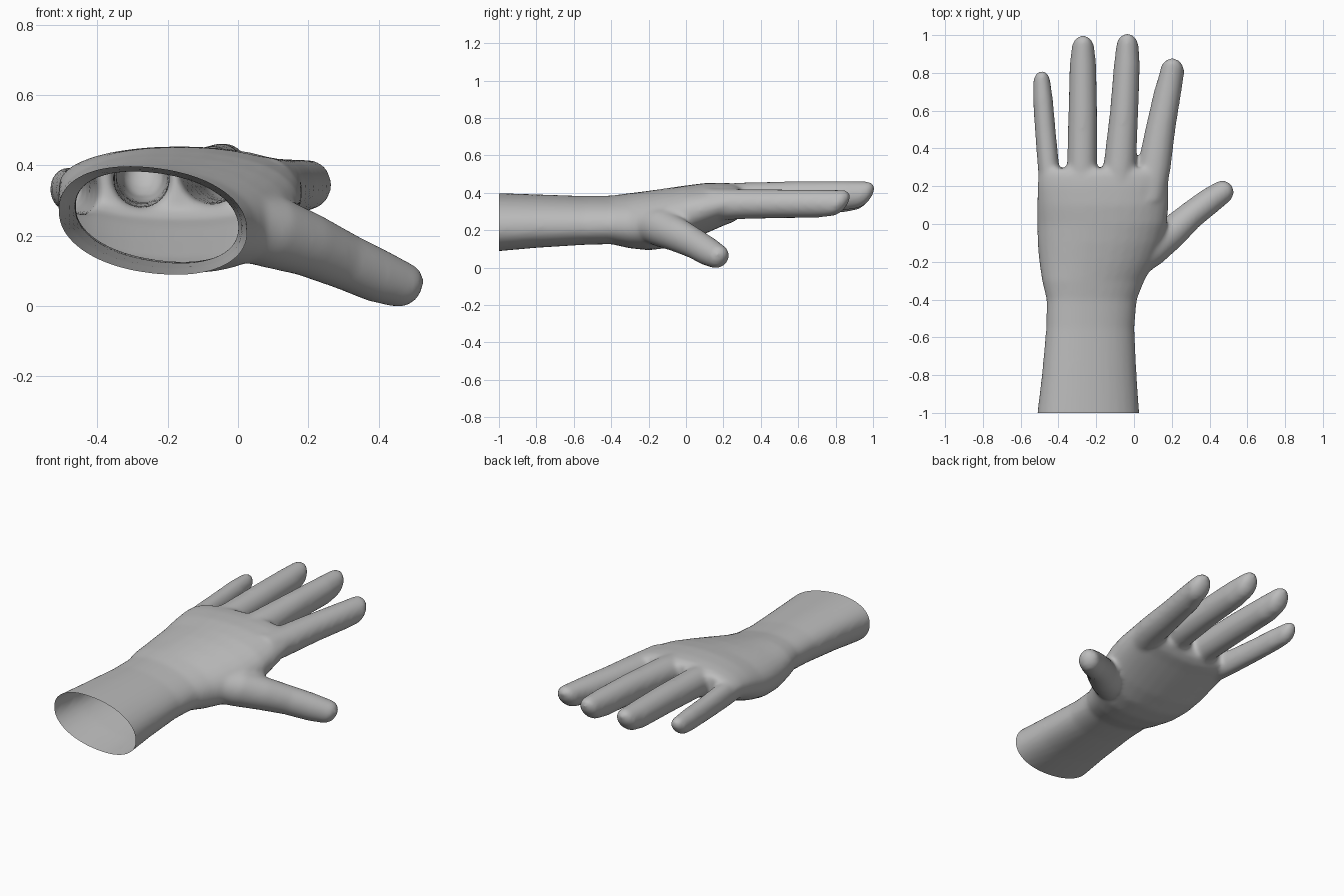
import bpy, bmesh, math
from mathutils import Vector

SIDES = 32
bm = bmesh.new()


def loft(sections, direction=(0, 1, 0), tip=0.0, slope=0.0, power=1.0):
    """Closed tube through (x, y, z, half_width, half_height, tilt) sections,
    with an optional rounded tip that leans back underneath."""
    d = Vector(direction).normalized()
    side = d.cross(Vector((0, 0, 1))).normalized()
    up = side.cross(d)
    rings = [(Vector(s[:3]), s[3], s[4], s[5] if len(s) > 5 else 0, 0) for s in sections]
    if tip:
        c, w, h = rings[-1][:3]
        rings[-1] = (c, w, h, 0, slope)
        for i in range(1, 7):
            a = math.radians(14 * i)
            k = math.cos(a) ** 0.85
            rings.append((c + d * tip * math.sin(a), w * k, h * k, 0, slope))
    loops = []
    for c, w, h, tilt, lean in rings:
        loop = []
        for i in range(SIDES):
            a = 2 * math.pi * i / SIDES
            u = math.copysign(abs(math.cos(a)) ** power, math.cos(a))
            v = math.copysign(abs(math.sin(a)) ** power, math.sin(a))
            p = c + side * w * u + up * (h * v + tilt * u) + d * lean * h * v
            loop.append(bm.verts.new(p))
        loops.append(loop)
    for a, b in zip(loops, loops[1:]):
        for i in range(SIDES):
            j = (i + 1) % SIDES
            bm.faces.new((a[i], a[j], b[j], b[i]))
    bm.faces.new(loops[0][::-1])
    bm.faces.new(loops[-1])


# Cuff, wrist and palm: y, left, right, bottom, top, tilt
body = [
    (-1.10, -0.520, 0.035, 0.093, 0.405, -0.03),
    (-1.00, -0.512, 0.028, 0.100, 0.402, -0.03),
    (-0.80, -0.488, 0.014, 0.118, 0.395, -0.03),
    (-0.55, -0.465, 0.002, 0.134, 0.386, -0.03),
    (-0.40, -0.463, 0.015, 0.138, 0.388, -0.03),
    (-0.30, -0.487, 0.055, 0.115, 0.402, -0.03),
    (-0.20, -0.502, 0.110, 0.102, 0.417, -0.02),
    (-0.10, -0.511, 0.150, 0.112, 0.433, -0.01),
    (0.00, -0.513, 0.175, 0.145, 0.447, 0),
    (0.10, -0.513, 0.183, 0.188, 0.460, 0),
    (0.20, -0.512, 0.183, 0.232, 0.462, 0),
    (0.26, -0.507, 0.183, 0.255, 0.457, 0),
    (0.295, -0.490, 0.165, 0.285, 0.440, 0),
]
loft([((l + r) / 2, y, (b + t) / 2, (r - l) / 2, (t - b) / 2, k)
      for y, l, r, b, t, k in body], power=0.92)

# Four fingers: each section is y, left, right, bottom, top
fingers = [
    [(0.12, -0.49, -0.38, 0.27, 0.40), (0.30, -0.507, -0.398, 0.27, 0.405),
     (0.50, -0.522, -0.418, 0.275, 0.40), (0.66, -0.532, -0.432, 0.28, 0.40),
     (0.742, -0.532, -0.444, 0.285, 0.395)],
    [(0.12, -0.35, -0.20, 0.28, 0.44), (0.30, -0.352, -0.198, 0.29, 0.45),
     (0.60, -0.344, -0.198, 0.30, 0.455), (0.84, -0.338, -0.203, 0.305, 0.455),
     (0.925, -0.328, -0.212, 0.315, 0.455)],
    [(0.12, -0.17, 0.00, 0.28, 0.45), (0.30, -0.160, 0.008, 0.30, 0.46),
     (0.60, -0.124, 0.020, 0.31, 0.467), (0.84, -0.104, 0.028, 0.315, 0.467),
     (0.935, -0.092, 0.022, 0.325, 0.465)],
    [(0.12, -0.02, 0.16, 0.26, 0.43), (0.30, 0.020, 0.192, 0.27, 0.425),
     (0.50, 0.062, 0.216, 0.275, 0.423), (0.70, 0.108, 0.248, 0.277, 0.422),
     (0.805, 0.140, 0.264, 0.285, 0.42)],
]
for f in fingers:
    loft([((l + r) / 2, y, (b + t) / 2, (r - l) / 2 + 0.003, (t - b) / 2 + 0.003)
          for y, l, r, b, t in f], tip=0.062, slope=0.5)

# Thumb, dropping forward and outward from the palm
loft([(-0.02, -0.20, 0.245, 0.10, 0.10), (0.09, -0.125, 0.22, 0.10, 0.105),
      (0.20, -0.045, 0.182, 0.085, 0.092), (0.30, 0.045, 0.137, 0.074, 0.082),
      (0.40, 0.122, 0.092, 0.070, 0.077), (0.462, 0.165, 0.068, 0.063, 0.068)],
     direction=(0.8, 0.62, -0.36), tip=0.062, slope=0.15)

bmesh.ops.recalc_face_normals(bm, faces=bm.faces)
mesh = bpy.data.meshes.new("glove")
bm.to_mesh(mesh)
bm.free()
glove = bpy.data.objects.new("glove", mesh)
bpy.context.collection.objects.link(glove)

# Fuse the parts into one skin with soft webs
fuse = glove.modifiers.new("fuse", 'REMESH')
fuse.mode = 'VOXEL'
fuse.voxel_size = 0.012
soften = glove.modifiers.new("soften", 'SMOOTH')
soften.factor = 0.5
soften.iterations = 12
deps = bpy.context.evaluated_depsgraph_get()
skin = bpy.data.meshes.new_from_object(glove.evaluated_get(deps))
glove.modifiers.clear()
glove.data = skin

# Cut the cuff open and rest the thumb on the ground
bm = bmesh.new()
bm.from_mesh(skin)
bmesh.ops.bisect_plane(bm, geom=bm.verts[:] + bm.edges[:] + bm.faces[:],
                       plane_co=(0, -1, 0), plane_no=(0, -1, 0), clear_outer=True)
low = min(v.co.z for v in bm.verts)
for v in bm.verts:
    v.co.z -= low
for f in bm.faces:
    f.smooth = True
bm.to_mesh(skin)
bm.free()

grey = bpy.data.materials.new("plain_grey")
grey.diffuse_color = (0.5, 0.5, 0.5, 1)
skin.materials.clear()
skin.materials.append(grey)
